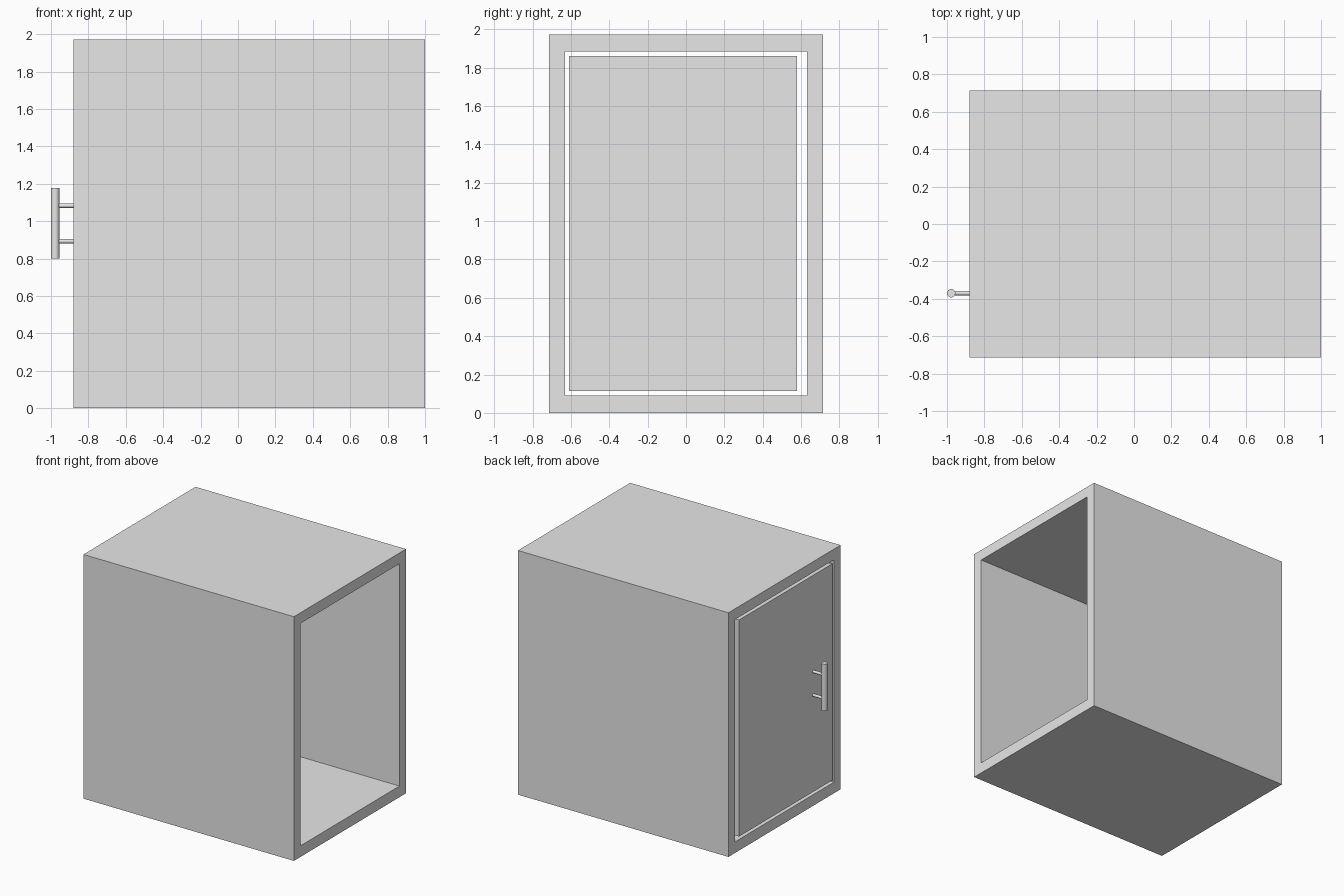
import bpy
import bmesh
from mathutils import Matrix, Vector

default = bpy.data.objects.get("Cube")
if default:
    bpy.data.objects.remove(default, do_unlink=True)

grey = bpy.data.materials.new("light grey")
grey.use_nodes = True
colour = (0.8, 0.8, 0.8, 1)
grey.diffuse_color = colour
grey.node_tree.nodes["Principled BSDF"].inputs["Base Color"].default_value = colour

FRONT_X, BACK_X = -0.88, 1.0
HANDLE_Y = -0.37
BAR_R = 0.0225
BAR_X = -1 + BAR_R


def add_object(name, bm):
    bmesh.ops.recalc_face_normals(bm, faces=bm.faces)
    mesh = bpy.data.meshes.new(name)
    bm.to_mesh(mesh)
    bm.free()
    mesh.materials.append(grey)
    obj = bpy.data.objects.new(name, mesh)
    bpy.context.collection.objects.link(obj)
    return obj


def box(name, low, high):
    low, high = Vector(low), Vector(high)
    bm = bmesh.new()
    place = Matrix.Translation((low + high) / 2) @ Matrix.Diagonal((high - low).to_4d())
    bmesh.ops.create_cube(bm, size=1, matrix=place)
    return add_object(name, bm)


def rod(name, start, end, radius):
    start, end = Vector(start), Vector(end)
    axis = end - start
    turn = axis.to_track_quat("Z", "Y").to_matrix().to_4x4()
    bm = bmesh.new()
    bmesh.ops.create_cone(bm, cap_ends=True, segments=32, radius1=radius, radius2=radius,
                          depth=axis.length, matrix=Matrix.Translation((start + end) / 2) @ turn)
    obj = add_object(name, bm)
    bpy.ops.object.select_all(action="DESELECT")
    obj.select_set(True)
    bpy.context.view_layer.objects.active = obj
    bpy.ops.object.shade_smooth_by_angle()
    return obj


def rectangle(bm, x, half_y, bottom, top):
    corners = ((-half_y, bottom), (half_y, bottom), (half_y, top), (-half_y, top))
    return [bm.verts.new((x, y, z)) for y, z in corners]


# Cabinet shell: a rectangular tube open at both ends
bm = bmesh.new()
loops = [rectangle(bm, FRONT_X, 0.715, 0, 1.972), rectangle(bm, BACK_X, 0.715, 0, 1.972),
         rectangle(bm, BACK_X, 0.632, 0.09, 1.885), rectangle(bm, FRONT_X, 0.632, 0.09, 1.885)]
for a, b in zip(loops, loops[1:] + loops[:1]):
    for i in range(4):
        j = (i + 1) % 4
        bm.faces.new((a[i], a[j], b[j], b[i]))
add_object("cabinet_shell", bm)

# Door set flush inside the frame with a narrow gap all round
box("door", (FRONT_X, -0.61, 0.113), (FRONT_X + 0.085, 0.58, 1.862))

# Bar handle on two posts
rod("handle_bar", (BAR_X, HANDLE_Y, 0.80), (BAR_X, HANDLE_Y, 1.178), BAR_R)
for name, z in (("lower_handle_post", 0.893), ("upper_handle_post", 1.083)):
    rod(name, (BAR_X, HANDLE_Y, z), (FRONT_X + 0.005, HANDLE_Y, z), 0.0115)
